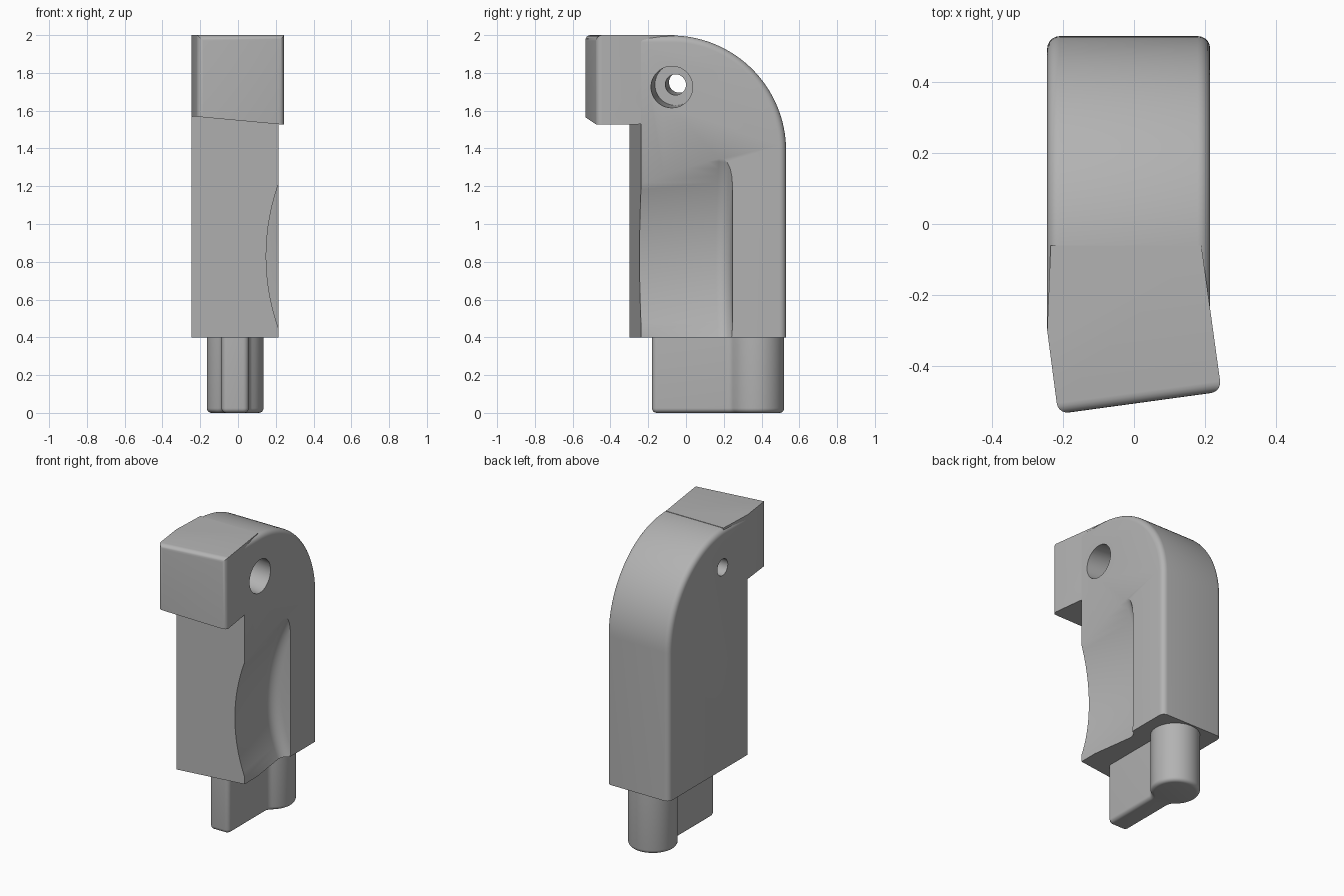
import bpy, bmesh, math
from mathutils import Vector

if "Cube" in bpy.data.objects:
    bpy.data.objects.remove(bpy.data.objects["Cube"], do_unlink=True)

grey = bpy.data.materials.new("plain grey")
grey.use_nodes = True
COLOR = (0.45, 0.45, 0.45, 1)
grey.diffuse_color = COLOR
grey.node_tree.nodes["Principled BSDF"].inputs["Base Color"].default_value = COLOR


def solid(name, ring_a, ring_b, bevels=()):
    """Join two matching rings into a closed solid; bevels = (rule, width) pairs."""
    bm = bmesh.new()
    a = [bm.verts.new(p) for p in ring_a]
    b = [bm.verts.new(p) for p in ring_b]
    n = len(a)
    bm.faces.new(a)
    bm.faces.new(b[::-1])
    for i in range(n):
        j = (i + 1) % n
        bm.faces.new((a[i], b[i], b[j], a[j]))
    bmesh.ops.recalc_face_normals(bm, faces=bm.faces)
    for rule, width in bevels:
        edges = [e for e in bm.edges if rule(e.verts[0].co, e.verts[1].co)]
        bmesh.ops.bevel(bm, geom=edges, offset=width, offset_type='OFFSET',
                        segments=5, profile=0.5, affect='EDGES')
    bmesh.ops.recalc_face_normals(bm, faces=bm.faces)
    mesh = bpy.data.meshes.new(name)
    bm.to_mesh(mesh)
    bm.free()
    mesh.materials.append(grey)
    ob = bpy.data.objects.new(name, mesh)
    bpy.context.collection.objects.link(ob)
    return ob


def arc(cx, cy, r, start, end, steps):
    angles = [math.radians(start + (end - start) * i / steps) for i in range(steps + 1)]
    return [(cx + r * math.cos(t), cy + r * math.sin(t)) for t in angles]


def rod(name, start, end, r0, r1, sides, bevels=()):
    """Round cutter between two points."""
    start, end = Vector(start), Vector(end)
    turn = (end - start).to_track_quat('Z', 'Y')
    circle = [Vector((x, y, 0)) for x, y in arc(0, 0, 1, 0, 360, sides)[:-1]]
    return solid(name, [start + turn @ (c * r0) for c in circle],
                 [end + turn @ (c * r1) for c in circle], bevels)


def activate(ob):
    bpy.ops.object.select_all(action='DESELECT')
    ob.select_set(True)
    bpy.context.view_layer.objects.active = ob


def carve(ob, cutter):
    mod = ob.modifiers.new("carve", 'BOOLEAN')
    mod.operation = 'DIFFERENCE'
    mod.solver = 'EXACT'
    mod.object = cutter
    activate(ob)
    bpy.ops.object.modifier_apply(modifier=mod.name)


# Body: side profile with a rounded shoulder, front face slightly skewed
LEFT, RIGHT = -0.245, 0.215
shoulder = arc(-0.08, 1.388, 0.61, 0, 90, 32)


def side_ring(x, front):
    profile = [(front, 0.4), (0.53, 0.4)] + shoulder + [(front, 1.998)]
    return [(x, y, z) for y, z in profile]


def rim(a, b):
    return abs(a.x - b.x) < 0.01 and max(a.y, b.y) > -0.09 and max(a.z, b.z) > 0.5


body = solid("body", side_ring(LEFT, -0.3), side_ring(RIGHT, -0.237), [(rim, 0.035)])

# Head: turned block overhanging the front, with a sloping underside
plan = [(-0.214, -0.536), (0.247, -0.473), (0.19, -0.06), (-0.235, -0.06), (LEFT, -0.3)]


def head_edge(a, b):
    return max(a.y, b.y) < -0.46 and max(a.z, b.z) > 1.9


head = solid("head", [(x, y, 1.548 - 0.092 * x) for x, y in plan],
             [(x, y, 2.0) for x, y in plan], [(head_edge, 0.03)])

# Thumb scoop: large turned cylinder with a filleted end
axis = Vector((-0.139, 0.99, 0))
inward = Vector((0.99, 0.139, 0))
R = 1.14
scoop_end = Vector((0.083, 0.228, 0.83)) + inward * R
limit = scoop_end.dot(axis)


def end_rim(a, b):
    return abs(a.dot(axis) - limit) < 0.001 and abs(b.dot(axis) - limit) < 0.001


scoop = rod("scoop_cutter", scoop_end, scoop_end - axis * 1.2, R, R, 180, [(end_rim, 0.07)])
carve(body, scoop)

# Counterbored hole on a slightly tilted axis
outer = Vector((RIGHT, -0.075, 1.725))
tilt = Vector((-0.46, 0.04, 0.025))
bore = rod("bore_cutter", outer - tilt * 0.3, outer + tilt * 0.5, 0.11, 0.11, 48)
pin = rod("pin_cutter", outer, outer + tilt * 1.3, 0.055, 0.055, 32)
for part in (body, head):
    for cutter in (bore, pin):
        carve(part, cutter)
for cutter in (scoop, bore, pin):
    bpy.data.objects.remove(cutter, do_unlink=True)

# Tang: flat key blended into a round post
half = arc(0.042, -0.15, 0.03, -90, 0, 5)
half += arc(0.122, 0.212, 0.05, 180, 128, 6)
half += arc(0, 0.37, 0.15, -52, 90, 22)[1:]
outline = half + [(-x, y) for x, y in half[-2::-1]]
tang = solid("tang", [(x - 0.015, y, 0) for x, y in outline],
             [(x - 0.015, y, 0.41) for x, y in outline],
             [(lambda a, b: max(a.z, b.z) < 0.001, 0.025)])

for ob in (body, head, tang):
    activate(ob)
    bpy.ops.object.shade_smooth_by_angle(angle=math.radians(30))
